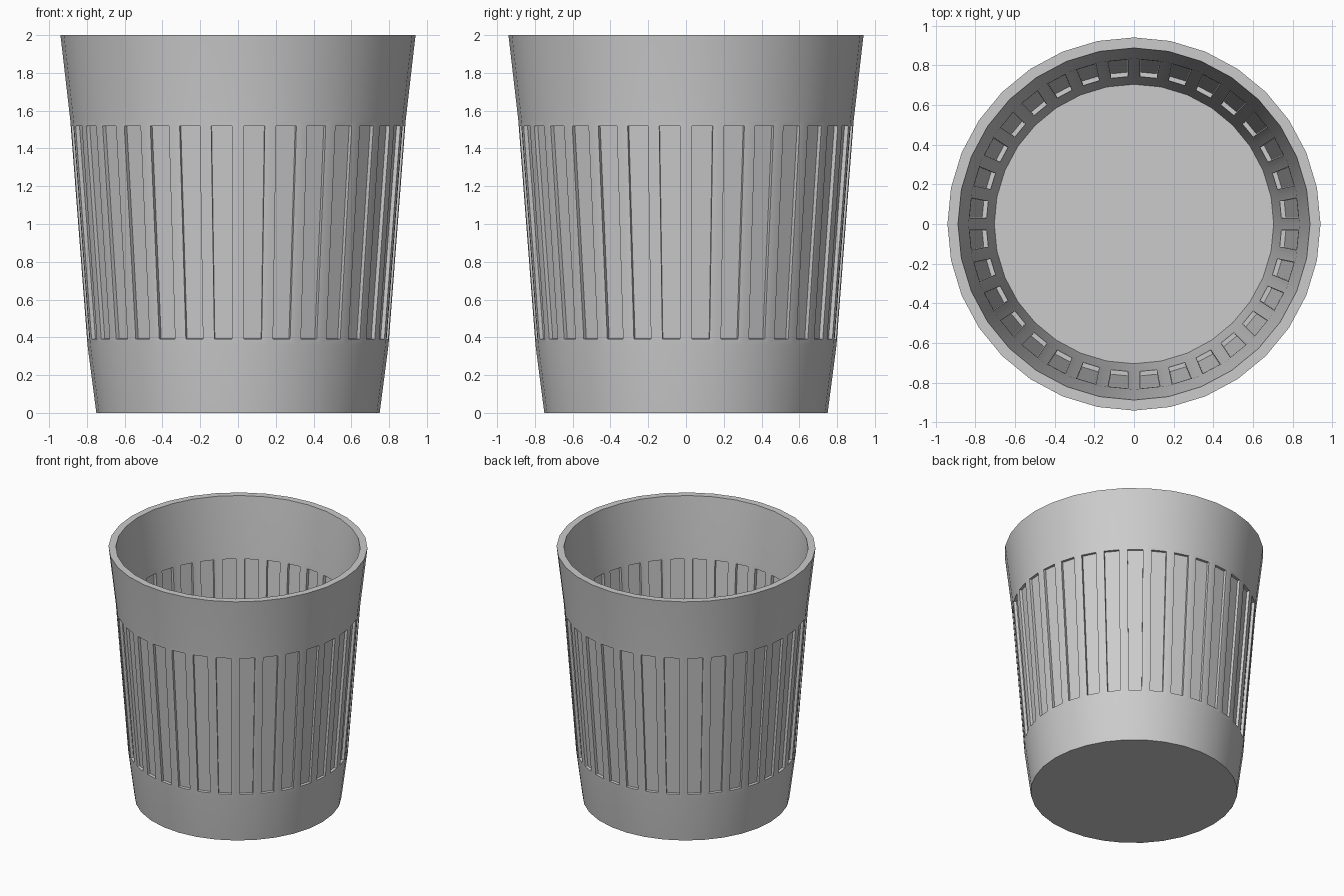
import bpy, bmesh, math

if "Cube" in bpy.data.objects:
    bpy.data.objects.remove(bpy.data.objects["Cube"])

SIDES = 32
# radius, height: outer wall upwards, over the rim, inner wall down to the floor
PROFILE = [(0.75, 0), (0.797, 0.36), (0.888, 1.55), (0.94, 2.0),
           (0.887, 2.0), (0.834, 1.55), (0.743, 0.36), (0.704, 0.05)]
SLOT_BANDS = {1: -0.021, 5: -0.023}   # profile segment: recess depth

bm = bmesh.new()
rings = []
for r, z in PROFILE:
    rings.append([bm.verts.new((r * math.sin(2 * math.pi * i / SIDES),
                                r * math.cos(2 * math.pi * i / SIDES), z))
                  for i in range(SIDES)])

# walls and rim
bands = {k: [] for k in SLOT_BANDS}
for k in range(len(rings) - 1):
    a, b = rings[k], rings[k + 1]
    for i in range(SIDES):
        j = (i + 1) % SIDES
        f = bm.faces.new((a[i], a[j], b[j], b[i]))
        if k in bands:
            bands[k].append(f)

# underside and inner floor
bm.faces.new(rings[0])
bm.faces.new(rings[-1])
bmesh.ops.recalc_face_normals(bm, faces=bm.faces)

# recessed slots, one per side, outside and inside
for k, faces in bands.items():
    bmesh.ops.inset_individual(bm, faces=faces, thickness=0.031, use_even_offset=True)
    bmesh.ops.inset_individual(bm, faces=faces, thickness=0.0005, depth=SLOT_BANDS[k],
                               use_even_offset=True)

mesh = bpy.data.meshes.new("basket")
bm.to_mesh(mesh)
bm.free()
basket = bpy.data.objects.new("basket", mesh)
bpy.context.collection.objects.link(basket)
bpy.context.view_layer.objects.active = basket
basket.select_set(True)
bpy.ops.object.shade_smooth_by_angle(angle=math.radians(30))
